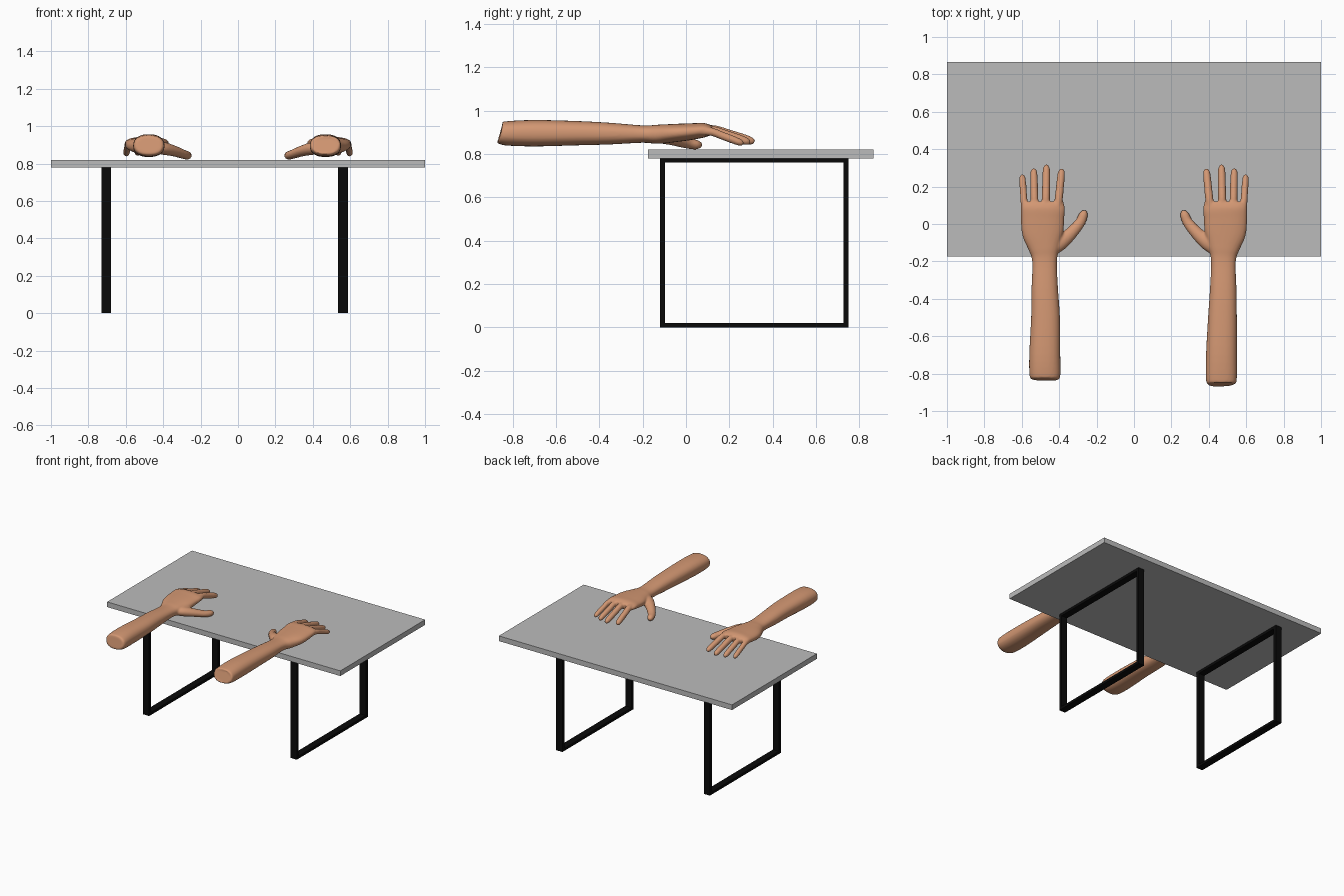
import bpy, bmesh, math
from mathutils import Vector

cube = bpy.data.objects.get("Cube")
if cube:
    bpy.data.objects.remove(cube, do_unlink=True)


def material(name, colour):
    m = bpy.data.materials.new(name)
    m.use_nodes = True
    m.diffuse_color = (*colour, 1)
    bsdf = next(n for n in m.node_tree.nodes if n.type == 'BSDF_PRINCIPLED')
    bsdf.inputs["Base Color"].default_value = (*colour, 1)
    bsdf.inputs["Roughness"].default_value = 0.6
    return m


grey = material("table grey", (0.5, 0.5, 0.5))
black = material("frame black", (0.003, 0.003, 0.003))
skin = material("skin", (0.65, 0.31, 0.17))


def finish(name, bm, mat):
    bmesh.ops.recalc_face_normals(bm, faces=bm.faces)
    me = bpy.data.meshes.new(name)
    bm.to_mesh(me)
    bm.free()
    me.materials.append(mat)
    ob = bpy.data.objects.new(name, me)
    bpy.context.collection.objects.link(ob)
    return ob


def box(name, lo, hi, mat):
    bm = bmesh.new()
    bmesh.ops.create_cube(bm, size=1)
    for v in bm.verts:
        v.co = Vector([a + (b - a) * (c + 0.5) for a, b, c in zip(lo, hi, v.co)])
    return finish(name, bm, mat)


def smooth_stations(points, steps=4):
    """Catmull-Rom through (x, y, z, half width, half height) stations."""
    p = [Vector(q) for q in points]
    p = [p[0]] + p + [p[-1]]
    out = []
    for a, b, c, d in zip(p, p[1:], p[2:], p[3:]):
        for i in range(steps):
            t = i / steps
            out.append(0.5 * (2 * b + (c - a) * t + (2 * a - 5 * b + 4 * c - d) * t * t
                              + (3 * b - a - 3 * c + d) * t ** 3))
    return out + [p[-1]]


def loft(bm, points, sides=24, power=1.0):
    """Closed tube of (super)elliptical rings following the stations."""
    st = smooth_stations(points)
    rings = []
    for i, s in enumerate(st):
        tangent = (st[min(i + 1, len(st) - 1)] - st[max(i - 1, 0)]).to_3d().normalized()
        side = tangent.cross(Vector((0, 0, 1))).normalized()
        up = side.cross(tangent)
        ring = []
        for k in range(sides):
            a = 2 * math.pi * k / sides
            c, n = math.cos(a), math.sin(a)
            u = math.copysign(abs(c) ** power, c) * s[3]
            w = math.copysign(abs(n) ** power, n) * s[4]
            ring.append(bm.verts.new(s.to_3d() + side * u + up * w))
        rings.append(ring)
    for r, q in zip(rings, rings[1:]):
        for k in range(sides):
            j = (k + 1) % sides
            bm.faces.new((r[k], r[j], q[j], q[k]))
    bm.faces.new(rings[0])
    bm.faces.new(rings[-1])


# Table top and the two rectangular leg frames
box("table_top", (-1, -0.175, 0.78), (1, 0.865, 0.82), grey)
BAR = 0.024
for side, x0, x1 in (("right", -0.73, -0.678), ("left", 0.535, 0.588)):
    y0, y1, top = -0.12, 0.75, 0.78
    box(side + "_front_leg", (x0, y0, 0), (x1, y0 + BAR, top), black)
    box(side + "_back_leg", (x0, y1 - BAR, 0), (x1, y1, top), black)
    box(side + "_floor_bar", (x0, y0 + BAR, 0), (x1, y1 - BAR, 0.02), black)
    box(side + "_top_bar", (x0, y0 + BAR, top - 0.02), (x1, y1 - BAR, top), black)


def arm(name, mirror, end, shift):
    bm = bmesh.new()
    # Forearm, wrist and palm
    loft(bm, [
        (0.467 + shift, end, 0.896, 0.066, 0.044),
        (0.467 + shift, end + 0.02, 0.895, 0.082, 0.055),
        (0.468 + shift, -0.70, 0.896, 0.083, 0.061),
        (0.473, -0.50, 0.896, 0.077, 0.056),
        (0.477, -0.35, 0.894, 0.071, 0.050),
        (0.478, -0.20, 0.892, 0.066, 0.040),
        (0.481, -0.13, 0.891, 0.084, 0.044),
        (0.488, -0.05, 0.897, 0.110, 0.042),
        (0.489, 0.03, 0.904, 0.116, 0.038),
        (0.487, 0.085, 0.910, 0.117, 0.033),
        (0.487, 0.118, 0.908, 0.110, 0.022)], 32, 0.85)
    # Fingers: base x, tip x, tip y, drop, radius
    for bx, tx, ty, drop, r in ((0.583, 0.598, 0.265, 0.008, 0.019),
                                (0.530, 0.536, 0.297, 0.003, 0.021),
                                (0.473, 0.468, 0.317, 0.0, 0.022),
                                (0.411, 0.386, 0.295, 0.0, 0.022)):
        path = []
        for t, z, k in ((0, 0.912, 1), (0.3, 0.911, 1), (0.55, 0.892, 0.98),
                        (0.8, 0.872, 0.95), (0.94, 0.860, 0.8), (1, 0.856, 0.35)):
            path.append((bx + (tx - bx) * t, 0.05 + (ty - 0.05) * t, z - drop, r * k, r * k))
        loft(bm, path, 16)
    # Thumb resting on the table
    loft(bm, [(0.435, -0.135, 0.885, 0.035, 0.030),
              (0.395, -0.100, 0.880, 0.042, 0.034),
              (0.345, -0.058, 0.868, 0.035, 0.029),
              (0.290, 0.005, 0.849, 0.028, 0.024),
              (0.270, 0.050, 0.843, 0.024, 0.022),
              (0.262, 0.073, 0.841, 0.010, 0.010)], 16)
    if mirror:
        for v in bm.verts:
            v.co.x = -v.co.x
    ob = finish(name, bm, skin)
    # Blend all the pieces into one smooth skin
    re = ob.modifiers.new("blend", 'REMESH')
    re.mode = 'VOXEL'
    re.voxel_size = 0.006
    re.use_smooth_shade = True
    sm = ob.modifiers.new("soften", 'SMOOTH')
    sm.factor = 0.5
    sm.iterations = 5
    bpy.context.view_layer.update()
    deps = bpy.context.evaluated_depsgraph_get()
    mesh = bpy.data.meshes.new_from_object(ob.evaluated_get(deps))
    ob.modifiers.clear()
    ob.data = mesh
    if not mesh.materials:
        mesh.materials.append(skin)
    for p in mesh.polygons:
        p.use_smooth = True


arm("left_arm", False, -0.857, 0.0)
arm("right_arm", True, -0.832, 0.009)
